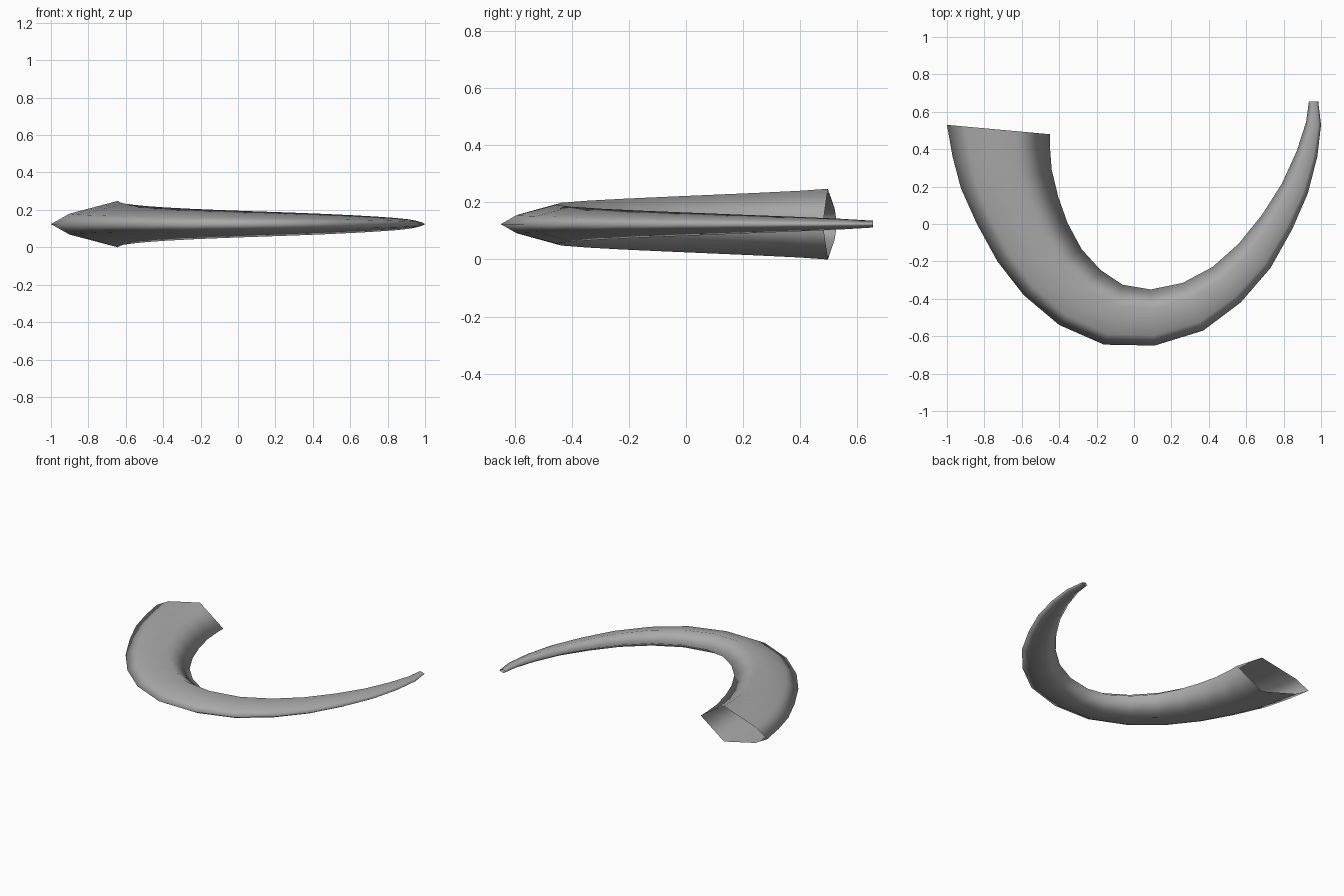
import bpy
import bmesh
from mathutils import Vector

if "Cube" in bpy.data.objects:
    bpy.data.objects.remove(bpy.data.objects["Cube"])

# Outer and inner edge of the curved horn, from the wide mouth to the tip
OUTER = [(-1, .53), (-.97, .36), (-.925, .19), (-.84, 0), (-.73, -.2), (-.59, -.38),
         (-.4, -.54), (-.16, -.645), (.11, -.65), (.37, -.57), (.57, -.42), (.73, -.235),
         (.845, -.03), (.93, .165), (.98, .36), (1, .53), (.985, .655)]
INNER = [(-.45, .48), (-.45, .42), (-.44, .29), (-.405, .145), (-.355, .005), (-.28, -.135),
         (-.18, -.245), (-.06, -.325), (.09, -.35), (.26, -.315), (.42, -.23), (.56, -.105),
         (.685, .05), (.79, .215), (.87, .39), (.92, .545), (.935, .655)]

# Six-sided section: (fraction from outer to inner edge, fraction of half height)
SECTION = [(0, 0), (.18, .45), (.65, 1), (1, 0), (.65, -1), (.18, -.45)]
MOUTH_HALF, TIP_HALF = .124, .012

# Loft the section along the two edges, leaving the ends open
bm = bmesh.new()
rings = []
for i, (o, n) in enumerate(zip(OUTER, INNER)):
    half = MOUTH_HALF + (TIP_HALF - MOUTH_HALF) * i / (len(OUTER) - 1)
    ring = []
    for across, up in SECTION:
        p = Vector(o).lerp(Vector(n), across)
        ring.append(bm.verts.new((p.x, p.y, MOUTH_HALF + up * half)))
    rings.append(ring)
for a, b in zip(rings, rings[1:]):
    for k in range(6):
        j = (k + 1) % 6
        bm.faces.new((a[k], b[k], b[j], a[j])).smooth = True
bmesh.ops.recalc_face_normals(bm, faces=bm.faces)
# Make sure the top faces look up
top = max(bm.faces, key=lambda f: f.calc_center_median().z)
if top.normal.z < 0:
    bmesh.ops.reverse_faces(bm, faces=bm.faces)

mesh = bpy.data.meshes.new("horn")
bm.to_mesh(mesh)
bm.free()
grey = bpy.data.materials.new("horn grey")
grey.diffuse_color = (.4, .4, .4, 1)
grey.use_nodes = True
grey.node_tree.nodes["Principled BSDF"].inputs["Base Color"].default_value = grey.diffuse_color
mesh.materials.append(grey)
horn = bpy.data.objects.new("horn", mesh)
bpy.context.collection.objects.link(horn)
